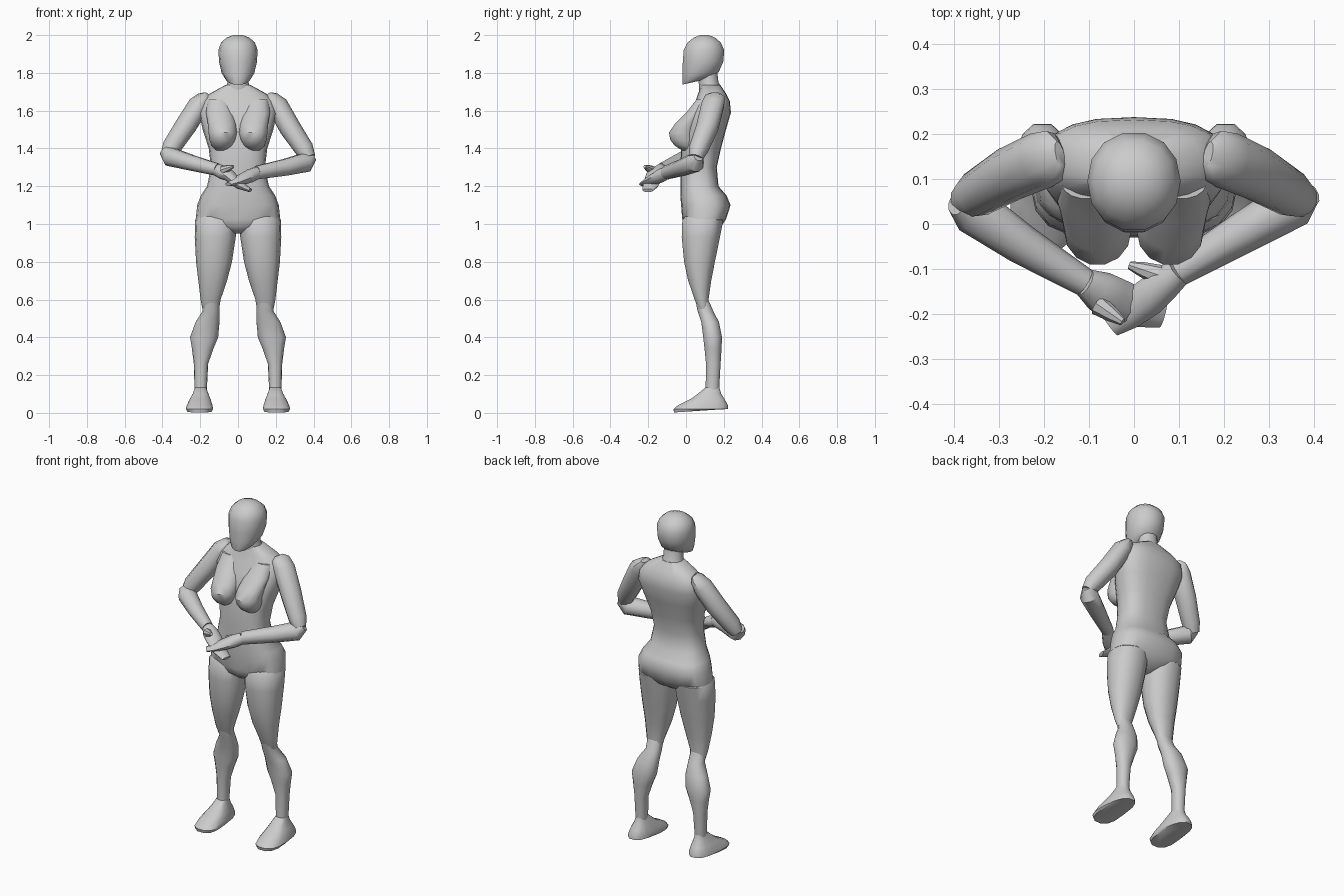
import bpy, math
from mathutils import Vector


def spow(v, p):
    return math.copysign(abs(v) ** (2 / p), v)


def skin(name, rings):
    # bridge rings of equal length and cap both ends
    n = len(rings[0])
    verts = [v for r in rings for v in r]
    faces = [(k * n + i, k * n + (i + 1) % n, (k + 1) * n + (i + 1) % n, (k + 1) * n + i)
             for k in range(len(rings) - 1) for i in range(n)]
    faces += [tuple(reversed(range(n))), tuple(range(len(verts) - n, len(verts)))]
    me = bpy.data.meshes.new(name)
    me.from_pydata(verts, [], faces)
    ob = bpy.data.objects.new(name, me)
    bpy.context.collection.objects.link(ob)
    bpy.ops.object.select_all(action='DESELECT')
    ob.select_set(True)
    bpy.context.view_layer.objects.active = ob
    bpy.ops.object.mode_set(mode='EDIT')
    bpy.ops.mesh.select_all(action='SELECT')
    bpy.ops.mesh.normals_make_consistent(inside=False)
    bpy.ops.object.mode_set(mode='OBJECT')
    bpy.ops.object.shade_smooth_by_angle(angle=math.radians(42))
    return ob


def stack(name, rows, side=1, n=14, p=2.0, taper=0.0):
    # rows: z, x min, x max, y front, y back, optional z rise toward the back
    rings = []
    for z, x0, x1, y0, y1, *rise in rows:
        ring = []
        for i in range(n):
            a = 2 * math.pi * i / n
            cx, cy = spow(math.cos(a), p), spow(math.sin(a), p)
            x = (x0 + x1) / 2 + (x1 - x0) / 2 * cx * (1 - taper * (cy + 1) / 2)
            y = (y0 + y1) / 2 + (y1 - y0) / 2 * cy
            ring.append((side * x, y, z + (rise[0] if rise else 0) * (cy + 1) / 2))
        rings.append(ring)
    return skin(name, rings)


def limb(name, rows, n=10):
    # rows: x, y, z, horizontal radius, vertical radius
    pts = [Vector(r[:3]) for r in rows]
    rings = []
    for i, r in enumerate(rows):
        d = (pts[min(i + 1, len(pts) - 1)] - pts[max(i - 1, 0)]).normalized()
        u = d.cross(Vector((0, 0, 1))).normalized()
        v = u.cross(d)
        rings.append([pts[i] + u * r[3] * math.cos(2 * math.pi * k / n)
                      + v * r[4] * math.sin(2 * math.pi * k / n) for k in range(n)])
    return skin(name, rings)


def hand(name, wrist, knuckle, bend, tip, width, thumb):
    w, k, b, t = map(Vector, (wrist, knuckle, bend, tip))
    # palm and closed fingers in one mitt, with a separate thumb
    limb(name, [(*w, .032, .034), (*w.lerp(k, .5), width * .92, .036), (*k, width, .031),
                (*b, width * .88, .022), (*t, width * .6, .01)], 10)
    a, c = map(Vector, thumb)
    limb(name + "_thumb", [(*a, .024, .024), (*a.lerp(c, .6), .017, .017), (*c, .009, .009)], 8)


# head: slanted jaw rising toward the back
stack("head", [(1.738, -.045, .045, -.018, .07, .02), (1.748, -.064, .064, -.021, .13, .03),
               (1.79, -.086, .086, -.021, .176, .015), (1.85, -.1, .1, -.02, .2, .01),
               (1.92, -.104, .104, -.015, .205), (1.96, -.09, .09, .005, .187),
               (1.987, -.06, .06, .04, .155), (2.0, -.025, .025, .075, .12)], p=2.1)
stack("neck", [(1.64, -.1, .1, .07, .215), (1.71, -.07, .07, .07, .195),
               (1.75, -.056, .056, .067, .172), (1.81, -.055, .055, .07, .165)], n=12)

# torso
torso = [(.95, .025, .03, .13), (.985, .125, -.012, .185), (1.025, .224, -.02, .212),
         (1.10, .216, -.026, .236), (1.15, .197, -.03, .215), (1.20, .164, -.03, .172),
         (1.30, .143, -.03, .163), (1.40, .155, -.026, .185), (1.50, .187, -.01, .212),
         (1.59, .207, .018, .238), (1.65, .195, .05, .232), (1.69, .15, .064, .212),
         (1.735, .068, .08, .182)]
stack("torso", [(z, -x, x, f, b) for z, x, f, b in torso], n=20, p=2.6)

for s, side in ((-1, "left"), (1, "right")):
    # breast, a teardrop fading into the chest
    stack(side + "_breast", [(1.39, .05, .12, -.022, .06), (1.415, .028, .14, -.062, .06),
                             (1.445, .014, .152, -.085, .06), (1.485, .006, .156, -.092, .06),
                             (1.53, .01, .16, -.06, .08), (1.59, .025, .17, .0, .1),
                             (1.66, .05, .16, .056, .12)], s)

    # leg: thigh, shin and foot
    stack(side + "_thigh", [(1.06, .05, .195, .01, .165), (1.02, .008, .228, -.022, .2),
                            (.93, .012, .229, -.025, .182), (.80, .032, .222, -.012, .155),
                            (.70, .058, .21, .01, .135), (.60, .092, .198, .045, .12),
                            (.55, .1, .188, .065, .12)], s, p=2.2)
    stack(side + "_shin", [(.62, .1, .19, .045, .11), (.54, .098, .187, .06, .145),
                           (.48, .098, .225, .08, .176), (.40, .105, .254, .09, .192),
                           (.34, .13, .244, .097, .189), (.26, .158, .234, .105, .184),
                           (.12, .165, .23, .103, .176)], s, p=2.2)
    stack(side + "_foot", [(.135, .165, .231, .103, .177), (.10, .15, .246, .06, .188),
                           (.072, .137, .264, .02, .207), (.04, .125, .281, -.045, .224),
                           (.02, .122, .286, -.07, .226), (.002, .13, .278, -.066, .205, .018)],
          s, p=2.6, taper=.25)

    # upper arm, pointed where it meets the shoulder
    dz = .012 if s < 0 else 0
    limb(side + "_upper_arm", [(s * .165, .155, 1.69, .03, .012), (s * .178, .152, 1.672, .058, .034),
                               (s * .207, .142, 1.63, .064, .056),
                               (s * .275, .112, 1.51 + dz, .061, .057),
                               (s * .352, .066, 1.395 + dz, .052, .051),
                               (s * .376, .052, 1.35 + dz, .038, .036)])

# forearms and clasped hands
limb("right_forearm", [(.395, .066, 1.355, .026, .026), (.36, .048, 1.326, .054, .053),
                       (.25, -.015, 1.30, .047, .046), (.1, -.105, 1.272, .034, .037)])
limb("left_forearm", [(-.393, .047, 1.39, .028, .028), (-.36, .032, 1.356, .054, .052),
                      (-.25, -.045, 1.325, .045, .043), (-.11, -.13, 1.288, .032, .034)])
hand("right_hand", (.1, -.105, 1.27), (.03, -.165, 1.24), (-.015, -.2, 1.222),
     (-.052, -.228, 1.21), .042, ((.06, -.115, 1.26), (-.01, -.092, 1.245)))
hand("left_hand", (-.11, -.13, 1.287), (-.045, -.168, 1.255), (.01, -.187, 1.205),
     (.065, -.202, 1.178), .05, ((-.08, -.18, 1.285), (-.025, -.218, 1.305)))
